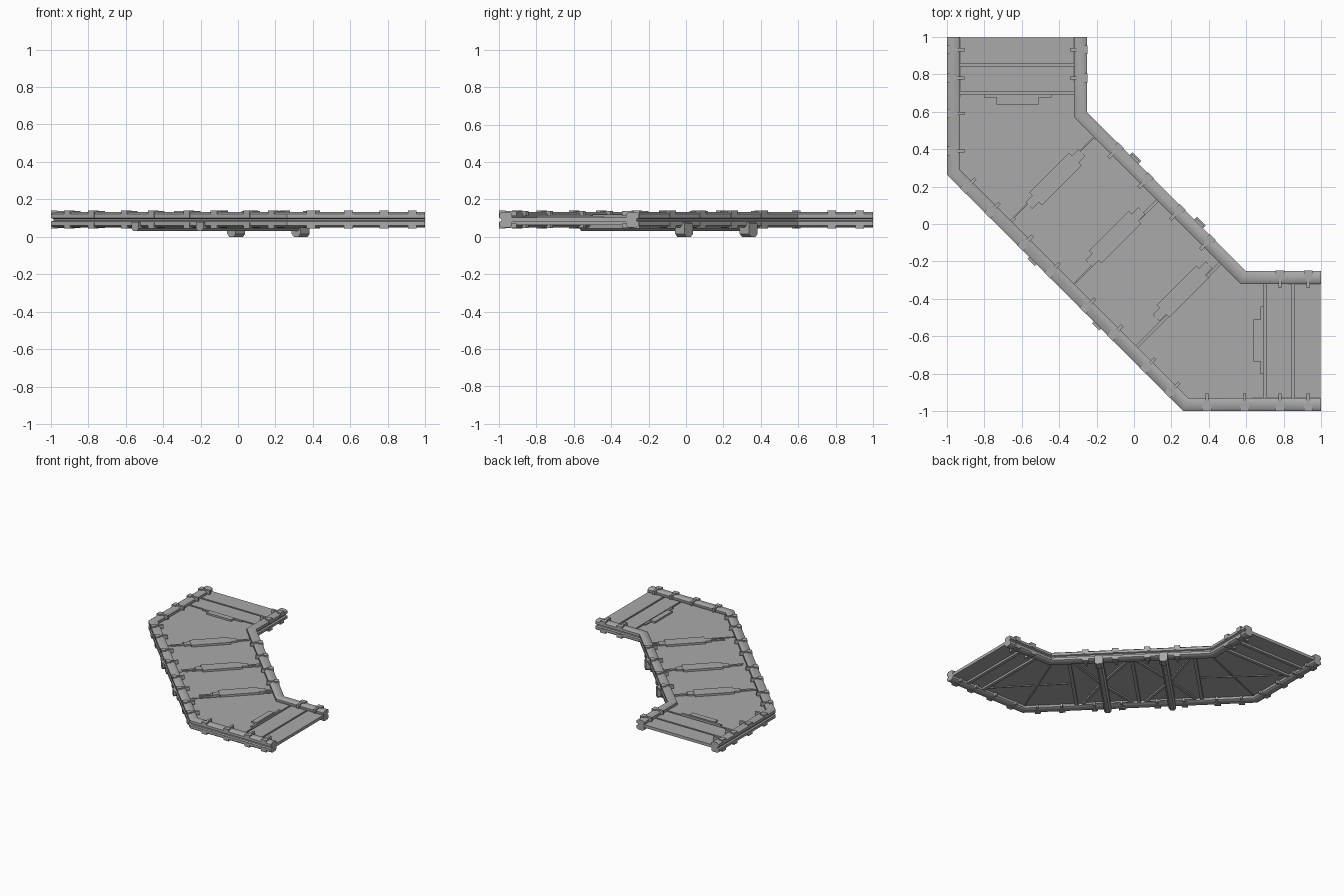
import bpy, bmesh, math
from mathutils import Vector

if "Cube" in bpy.data.objects:
    bpy.data.objects.remove(bpy.data.objects["Cube"])

# dark grey metal
metal = bpy.data.materials.new("dark_grey_metal")
metal.diffuse_color = (.4, .4, .4, 1)
metal.use_nodes = True
metal.node_tree.nodes["Principled BSDF"].inputs["Base Color"].default_value = metal.diffuse_color


def finish(name, bm, smooth=None):
    bmesh.ops.recalc_face_normals(bm, faces=bm.faces)
    me = bpy.data.meshes.new(name)
    bm.to_mesh(me)
    bm.free()
    me.materials.append(metal)
    if smooth:
        me.shade_smooth()
        me.set_sharp_from_angle(angle=math.radians(smooth))
    ob = bpy.data.objects.new(name, me)
    bpy.context.collection.objects.link(ob)
    return ob


def loft(bm, rings):
    vs = [[bm.verts.new(p) for p in r] for r in rings]
    n = len(vs[0])
    for a, b in zip(vs, vs[1:]):
        for i in range(n):
            bm.faces.new((a[i], a[(i + 1) % n], b[(i + 1) % n], b[i]))
    bm.faces.new(vs[0])
    bm.faces.new(vs[-1])


def prism(bm, pts, z0, z1):
    loft(bm, [[(x, y, z) for x, y in pts] for z in (z0, z1)])


def bar(bm, a, b, w, z0, z1, c=0.0):
    # straight bar from a to b with width w and lower chamfer c
    a, b = Vector(a), Vector(b)
    d = (b - a).normalized()
    n = Vector((-d.y, d.x))
    h = w / 2
    prof = [(-h, z1), (h, z1), (h, z0), (-h, z0)]
    if c:
        prof = [(-h, z1), (h, z1), (h, z0 + c), (h - c, z0), (c - h, z0), (-h, z0 + c)]
    loft(bm, [[(*(p + n * u), z) for u, z in prof] for p in (a, b)])


def swap(p):
    return (p[1], p[0])


def sweep(name, path, prof, side):
    # mitred sweep, profile = (inset from path, z)
    P = [Vector(p) for p in path]
    N = []
    for a, b in zip(P, P[1:]):
        d = (b - a).normalized()
        N.append(Vector((-d.y, d.x)) * side)
    bm = bmesh.new()
    rings = []
    for i, p in enumerate(P):
        n1, n2 = N[max(i - 1, 0)], N[min(i, len(N) - 1)]
        m = (n1 + n2) / (1 + n1.dot(n2))
        rings.append([(*(p + m * u), z) for u, z in prof])
    loft(bm, rings)
    return finish(name, bm, 40)


# twin-tube edge rails
prof = [(.013, .05), (.055, .05), (.068, .06), (.068, .08), (.06, .09),
        (.068, .1), (.068, .122), (.055, .132), (.013, .132),
        (0, .122), (0, .101), (.012, .096), (.012, .086), (0, .081), (0, .06)]
sweep("outer_rail", [(-.998, 1), (-.998, .262), (.262, -.998), (1, -.998)], prof, 1)
sweep("inner_rail", [(-.252, 1), (-.252, .598), (.598, -.252), (1, -.252)], prof, -1)

# deck panels, separated by narrow seams
panels = [
    [(-.96, .997), (-.29, .997), (-.29, .857), (-.96, .857)],
    [(-.96, .843), (-.29, .843), (-.29, .707), (-.96, .707)],
    [(-.96, .693), (-.29, .693), (-.29, .59), (-.19, .49), (-.685, -.005), (-.96, .27)],
    [(-.18, .48), (.145, .155), (-.346, -.344), (-.675, -.015)],
]
bm = bmesh.new()
for p in panels:
    prism(bm, p, .078, .102)
    prism(bm, [swap(q) for q in p], .078, .102)
finish("deck_panels", bm)

# ribs below the seams
bm = bmesh.new()
for f in (tuple, swap):
    for a, b in (((-.95, .7), (-.29, .7)), ((-.95, .85), (-.29, .85)),
                 ((-.67, 0), (-.19, .48))):
        bar(bm, f(a), f(b), .026, .062, .081)
bar(bm, (-.34, -.34), (.15, .15), .026, .062, .081)
finish("seam_ribs", bm)

# stepped patch plates on the seams
bm = bmesh.new()
for cx, cy in ((-.42, .24), (-.1, -.07), (.26, -.36)):
    c = Vector((cx, cy))
    d = Vector((1, 1)).normalized()
    for l, w, z in ((.15, .095, .118), (.2, .05, .115), (.3, .02, .11)):
        bar(bm, c - d * l, c + d * l, w, .095, z)
for f in (tuple, swap):
    bar(bm, f((-.735, .662)), f((-.51, .662)), .045, .095, .116)
    bar(bm, f((-.8, .684)), f((-.44, .684)), .018, .095, .111)
finish("patch_plates", bm)

# rail clamps: outer block with a bolt reaching inward
spots = []   # (point on rail edge, inward direction)
s = math.sqrt(.5)
for f in (tuple, swap):
    for y in (.93, .78, .59, .39):
        spots.append((f((-.995, y)), f((1, 0))))
    for y in (.93, .78):
        spots.append((f((-.252, y)), f((-1, 0))))
    for t in (-1.09, -.83, -.48, -.19):
        spots.append((f(((-.733 + t) / 2, (-.733 - t) / 2)), (s, s)))
    for t in (-.49, -.17):
        spots.append((f(((.346 + t) / 2, (.346 - t) / 2)), (-s, -s)))
bm = bmesh.new()
for p, d in spots:
    p, d = Vector(p), Vector(d)
    for z0, z1 in ((.104, .14), (.044, .077)):
        bar(bm, p - d * .004, p + d * .03, .046, z0, z1)
    for z0, z1 in ((.11, .139), (.046, .072)):
        bar(bm, p + d * .025, p + d * .09, .018, z0, z1)
finish("rail_clamps", bm)

# cross beams below, with a foot at the inner end
bm = bmesh.new()
for f in (tuple, swap):
    bar(bm, f((-.55, -.205)), f((.01, .355)), .055, .03, .08, .014)
    bar(bm, f((-.035, .31)), f((.015, .36)), .065, 0, .07, .016)
finish("cross_beams", bm)

# underside bracing: frames in the middle bays, thin struts in the corner bays
bm = bmesh.new()
for f in (tuple, swap):
    for a, b in (((-.62, -.02), (-.3, .07)), ((-.36, -.3), (-.3, .07)),
                 ((-.19, .43), (-.3, .07)), ((.1, .14), (-.3, .07)),
                 ((-.17, .42), (.1, .15)), ((-.62, -.02), (-.35, -.29))):
        bar(bm, f(a), f(b), .02, .065, .085)
    for a, b in (((-.92, .3), (-.3, .55)), ((-.9, .68), (-.45, .25))):
        bar(bm, f(a), f(b), .01, .072, .085)
finish("underside_braces", bm)
